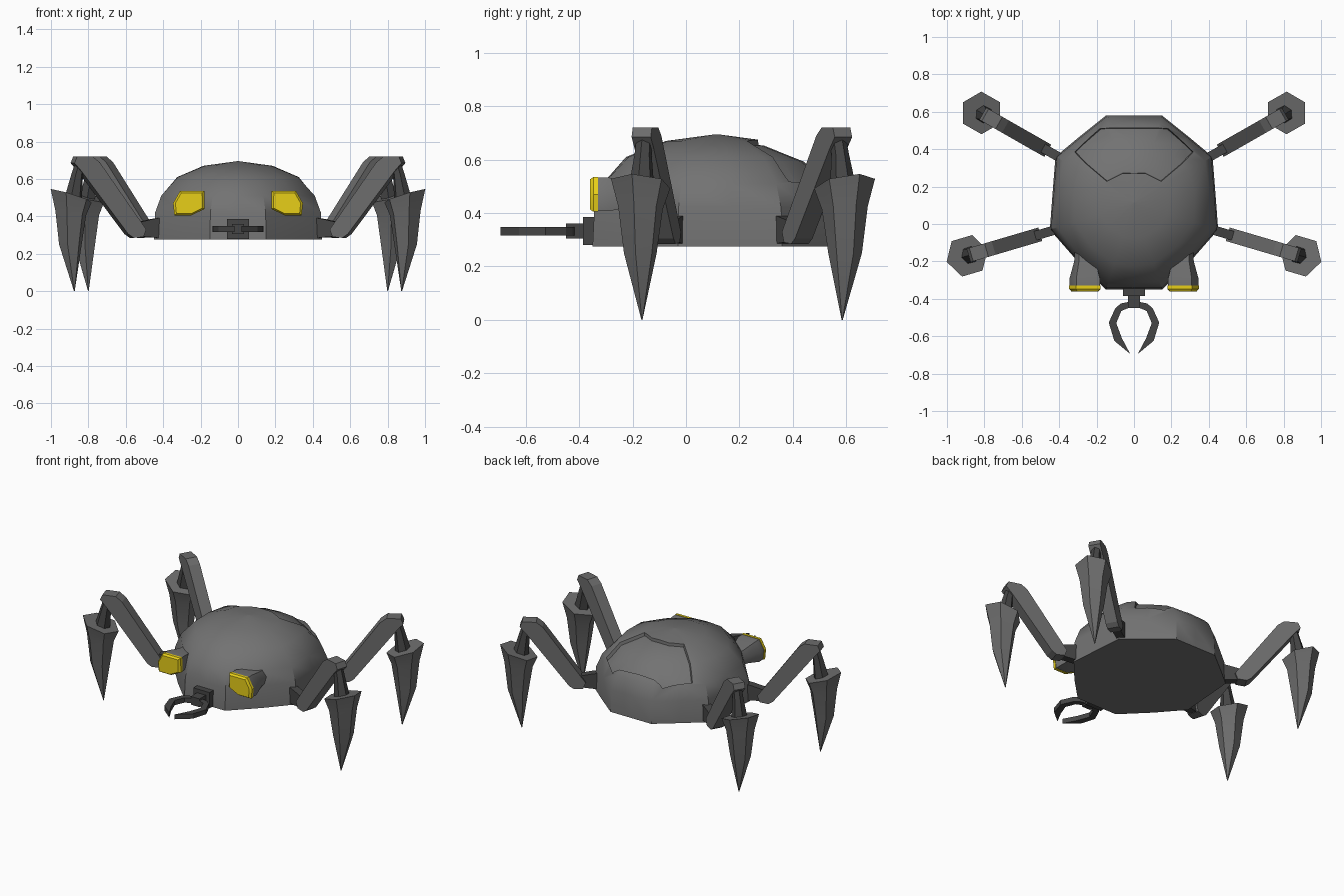
import bpy, bmesh, math
from mathutils import Vector

if "Cube" in bpy.data.objects:
    bpy.data.objects.remove(bpy.data.objects["Cube"])


def material(name, col):
    m = bpy.data.materials.new(name)
    m.diffuse_color = (*col, 1)
    m.use_nodes = True
    m.node_tree.nodes["Principled BSDF"].inputs["Base Color"].default_value = m.diffuse_color
    return m


GREY = material("body grey", (0.17, 0.17, 0.17))
LEG = material("leg grey", (0.15, 0.15, 0.15))
DARK = material("dark joint grey", (0.06, 0.06, 0.06))
YELLOW = material("eye yellow", (0.85, 0.66, 0.01))


def loft(name, rings, mat, smooth=None):
    """Skin a list of equal-length rings and cap both ends."""
    bm = bmesh.new()
    vs = [[bm.verts.new(p) for p in r] for r in rings]
    n = len(rings[0])
    for a, b in zip(vs, vs[1:]):
        for i in range(n):
            j = (i + 1) % n
            bm.faces.new((a[i], a[j], b[j], b[i]))
    bm.faces.new(vs[0])
    bm.faces.new(vs[-1])
    bmesh.ops.recalc_face_normals(bm, faces=bm.faces)
    me = bpy.data.meshes.new(name)
    bm.to_mesh(me)
    bm.free()
    me.materials.append(mat)
    ob = bpy.data.objects.new(name, me)
    bpy.context.collection.objects.link(ob)
    if smooth:
        shade(ob, smooth)
    return ob


def shade(ob, angle):
    bpy.ops.object.select_all(action='DESELECT')
    bpy.context.view_layer.objects.active = ob
    ob.select_set(True)
    bpy.ops.object.shade_smooth_by_angle(angle=math.radians(angle))


def subtract(ob, cutter):
    mod = ob.modifiers.new("cut", 'BOOLEAN')
    mod.operation = 'DIFFERENCE'
    mod.solver = 'EXACT'
    mod.object = cutter
    bpy.context.view_layer.objects.active = ob
    bpy.ops.object.modifier_apply(modifier=mod.name)
    bpy.data.objects.remove(cutter)


def box(name, x, y, z, mat):
    loft(name, [[(x[0], y[0], h), (x[1], y[0], h), (x[1], y[1], h), (x[0], y[1], h)]
                for h in z], mat)


# Domed body: angular base blending to a round crown
half = [(0.15, 0.58), (0.29, 0.468), (0.42, 0.36), (0.435, 0.17),
        (0.45, -0.03), (0.31, -0.19), (0.15, -0.35)]
outline = [(0, 0.58)] + half + [(0, -0.35)] + [(-x, y) for x, y in reversed(half)]
CY = 0.115


def body_rings(dy=0, dz=0):
    rings = []
    for z, s, t in [(0.275, 1, 0), (0.42, 0.985, 0), (0.51, 0.92, 0.25),
                    (0.61, 0.73, 0.6), (0.67, 0.41, 1), (0.695, 0.01, 1)]:
        ring = []
        for x, y in outline:
            a = math.atan2(y - CY, x)
            px = x * (1 - t) + 0.455 * math.cos(a) * t
            py = (y - CY) * (1 - t) + 0.465 * math.sin(a) * t
            ring.append((px * s, CY + py * s + dy, z + dz))
        rings.append(ring)
    return rings


body = loft("body", body_rings(), GREY)

# Shallow notched recess on the back of the dome
panel = [(-0.2, 0.52), (0.2, 0.52), (0.34, 0.385), (0.14, 0.235),
         (0.06, 0.275), (-0.06, 0.275), (-0.14, 0.235), (-0.34, 0.385)]
recess = loft("recess_cutter",
              [[(x * s, 0.39 + (y - 0.39) * s, z) for x, y in panel]
               for z, s in [(0.4, 0.85), (0.75, 1.1)]], GREY)
subtract(recess, loft("inner_dome", body_rings(-0.012, -0.018), GREY))
subtract(body, recess)
shade(body, 38)

# Eyes: grey housings with yellow lenses
eye = [(0.18, 0.535), (0.31, 0.535), (0.347, 0.47), (0.34, 0.405), (0.25, 0.405), (0.178, 0.44)]


def eye_ring(s, y, k):
    return [(s * (0.262 + (x - 0.262) * k), y, 0.468 + (z - 0.468) * k) for x, z in eye]


for s, side in ((1, "right"), (-1, "left")):
    loft(f"{side}_eye_housing", [eye_ring(s, -0.332, 0.96), eye_ring(s, -0.29, 0.97),
                                 eye_ring(s, -0.2, 0.68), eye_ring(s, -0.08, 0.6)], GREY, 40)
    loft(f"{side}_eye_lens", [eye_ring(s, -0.33, 1), eye_ring(s, -0.347, 1),
                              eye_ring(s, -0.36, 0.86)], YELLOW, 30)

# Mouth mount and curved pincers
box("pincer_mount", (-0.06, 0.06), (-0.385, -0.32), (0.28, 0.385), DARK)
box("pincer_neck", (-0.032, 0.032), (-0.45, -0.37), (0.305, 0.36), DARK)
claw = [(0.02, -0.415), (0.07, -0.425), (0.1, -0.45), (0.135, -0.527), (0.105, -0.625),
        (0.02, -0.695), (0.065, -0.61), (0.095, -0.53), (0.068, -0.465), (0.02, -0.445)]
for s, side in ((1, "right"), (-1, "left")):
    loft(f"{side}_pincer", [[(s * x, y, z) for x, y in claw] for z in (0.315, 0.347)], DARK)

# Legs: drawn in a radial frame (outward, sideways, up) with its origin at the foot tip
hip = [(-0.52, 0.28), (-0.52, 0.40), (-0.43, 0.385), (-0.34, 0.365), (-0.34, 0.295)]
thigh = [(-0.39, 0.33), (-0.13, 0.69), (-0.09, 0.72), (-0.005, 0.72), (0.01, 0.685),
         (-0.03, 0.64), (-0.29, 0.305), (-0.32, 0.285), (-0.375, 0.29)]


def leg(name, s, tx, ty, deg):
    a = math.radians(deg)
    c, sn = math.cos(a), math.sin(a)

    def place(r, w, z):
        return Vector((s * (tx + r * c - w * sn), ty + r * sn + w * c, z))

    def plate(part, profile, width, mat):
        loft(f"{name}_{part}", [[place(r, w, z) for r, z in profile]
                                for w in (-width / 2, width / 2)], mat)

    def hexes(part, rings, mat, smooth):
        out = []
        for r0, z0, rad, tilt in rings:
            ring = []
            for i in range(6):
                u = math.cos(i * math.pi / 3) * rad
                v = math.sin(i * math.pi / 3) * rad
                ring.append(place(r0 + u, v, z0 + u * tilt))
            out.append(ring)
        loft(f"{name}_{part}", out, mat, smooth)

    plate("hip", hip, 0.05, DARK)
    plate("thigh", thigh, 0.075, LEG)
    hexes("shin", [(-0.035, 0.69, 0.03, 0), (-0.015, 0.62, 0.033, 0),
                   (0.015, 0.45, 0.055, 0)], DARK, 30)
    # Spiked foot with a tilted flared collar
    hexes("foot", [(0.018, 0.51, 0.114, 0.32), (0.02, 0.42, 0.086, 0.15),
                   (0.022, 0.25, 0.063, 0), (0, 0.0, 0.002, 0)], LEG, 30)


for s, side in ((1, "right"), (-1, "left")):
    leg(f"front_{side}_leg", s, 0.875, -0.165, -16.4)
    leg(f"rear_{side}_leg", s, 0.80, 0.585, 29.7)
